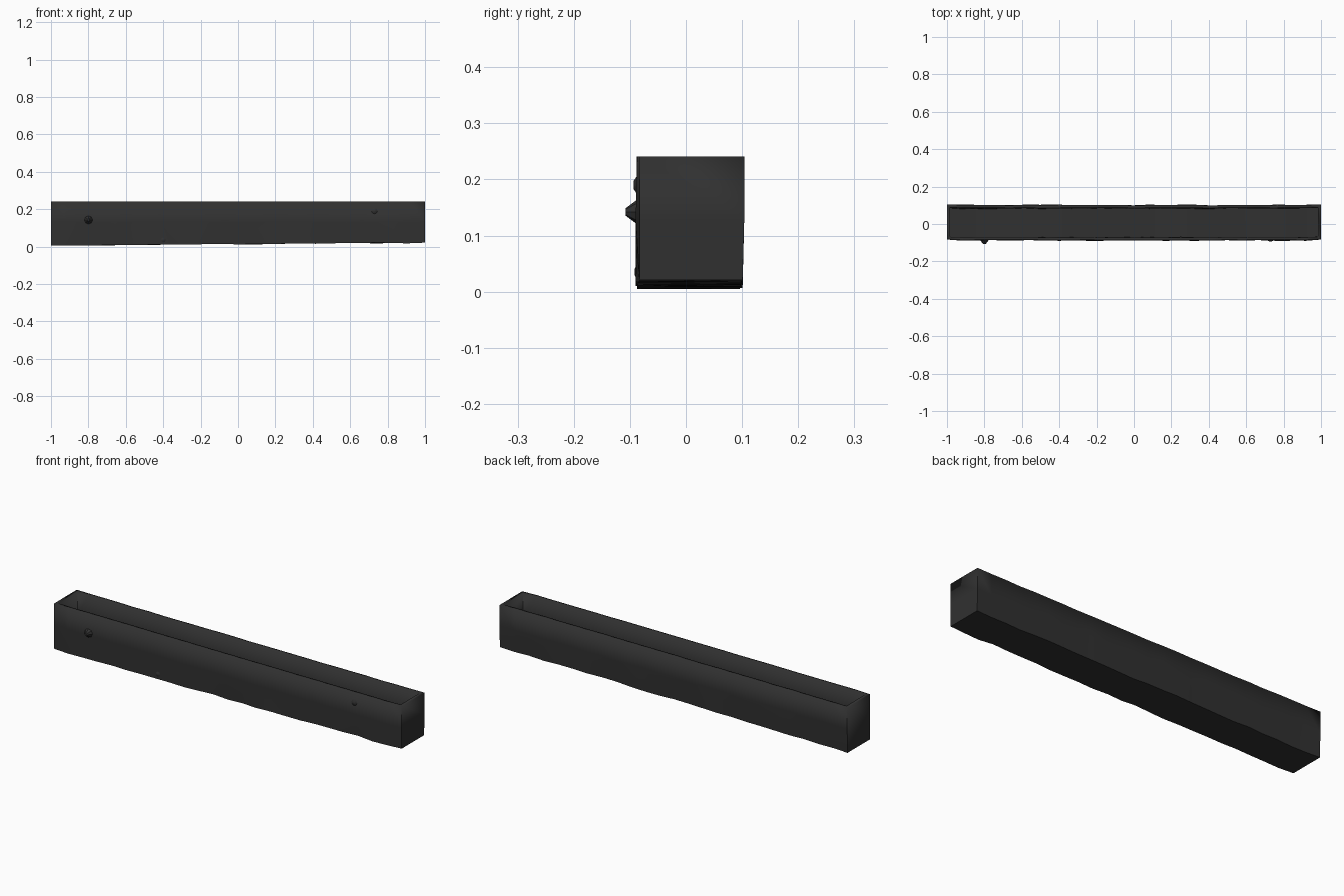
import bpy, bmesh, math, random
from mathutils import Matrix

if "Cube" in bpy.data.objects:
    bpy.data.objects.remove(bpy.data.objects["Cube"])

random.seed(4)
mat = bpy.data.materials.new("dark_metal")
mat.diffuse_color = (0.03, 0.03, 0.03, 1)
mat.use_nodes = True
mat.node_tree.nodes["Principled BSDF"].inputs["Base Color"].default_value = mat.diffuse_color


def finish(name, bm):
    me = bpy.data.meshes.new(name)
    bm.to_mesh(me)
    bm.free()
    me.materials.append(mat)
    ob = bpy.data.objects.new(name, me)
    bpy.context.collection.objects.link(ob)
    bpy.ops.object.select_all(action='DESELECT')
    bpy.context.view_layer.objects.active = ob
    ob.select_set(True)
    bpy.ops.object.shade_smooth_by_angle(angle=math.radians(35))
    return ob


# Trough: slightly battered U section lofted along x, open at the top
N = 24
bm = bmesh.new()
rings = []
for i in range(N + 1):
    t = i / N
    x = -1 + 2 * t
    end = i in (0, N)
    j = lambda a=0.003: 0 if end else random.uniform(-a, a)
    front = -0.083 if end else -0.087
    back = 0.104 if end else 0.101
    base = 0.006 + 0.015 * t
    profile = [(front + j(0.001), 0.241), (front + j(), 0.13), (front + j(), base + j()),
               (back - 0.003 + j(), base + j()), (back + j(), 0.13), (back + j(0.002), 0.241)]
    rings.append([bm.verts.new((x, y, z)) for y, z in profile])
for a, b in zip(rings, rings[1:]):
    for k in range(5):
        bm.faces.new((a[k], b[k], b[k + 1], a[k + 1]))
bm.faces.new(rings[0])
bm.faces.new(rings[-1][::-1])
bmesh.ops.recalc_face_normals(bm, faces=bm.faces)
low = min(bm.faces, key=lambda f: f.calc_center_median().z)
if low.normal.z > 0:
    bmesh.ops.reverse_faces(bm, faces=bm.faces)
trough = finish("trough", bm)
wall = trough.modifiers.new("wall_thickness", 'SOLIDIFY')
wall.thickness = 0.016
wall.offset = -1
wall.use_even_offset = True

# Small dent pushed out of the front wall, plus fainter ones low and high
for n, (x, z, r, h) in enumerate([(-0.8, 0.142, 0.026, 0.026),
                                  (0.73, 0.19, 0.025, 0.012),
                                  (-0.4, 0.035, 0.022, 0.01)]):
    bm = bmesh.new()
    rot = Matrix.Translation((x, -0.082 - h / 2, z)) @ Matrix.Rotation(math.radians(90), 4, 'X')
    bmesh.ops.create_cone(bm, cap_ends=True, segments=8, radius1=r, radius2=r * 0.25,
                          depth=h, matrix=rot)
    finish(f"front_bump_{n + 1}", bm)
